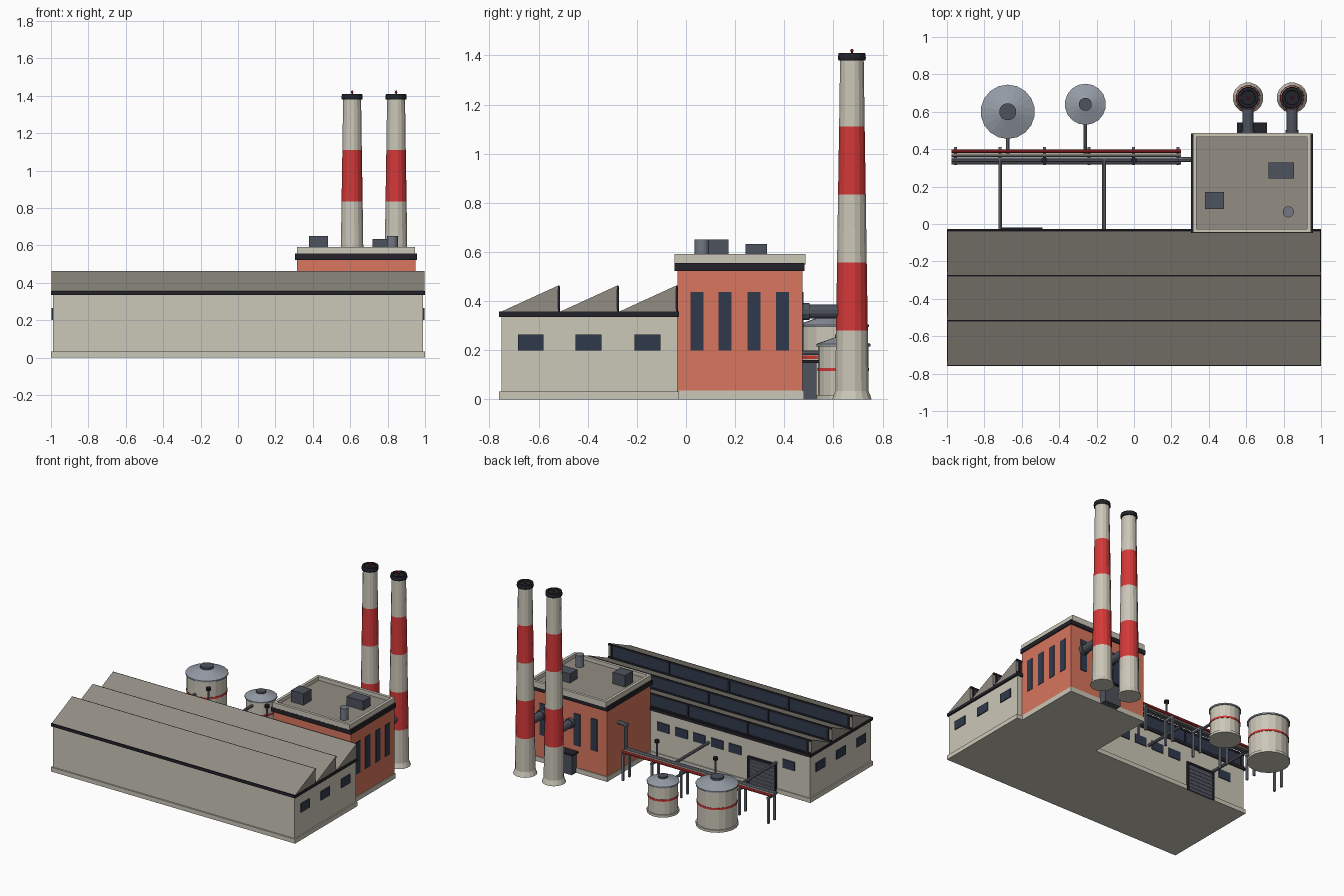
import bpy, math
from mathutils import Vector

cube = bpy.data.objects.get("Cube")
if cube:
    bpy.data.objects.remove(cube, do_unlink=True)


def material(name, *rgb):
    m = bpy.data.materials.new(name)
    m.use_nodes = True
    m.diffuse_color = (*rgb, 1)
    m.node_tree.nodes["Principled BSDF"].inputs["Base Color"].default_value = (*rgb, 1)
    return m


CREAM = material("cream render", .60, .57, .48)
ROOF = material("taupe roofing", .29, .27, .23)
BRICK = material("orange brick", .69, .18, .11)
RED = material("warning red", .66, .04, .04)
GLASS = material("navy glass", .03, .042, .075)
TRIM = material("black trim", .016, .016, .023)
STEEL = material("pipe steel", .17, .185, .22)
DARK = material("dark steel", .075, .085, .11)
PALE = material("pale metal", .30, .33, .38)


def mesh(name, verts, faces, mats, indices=None):
    me = bpy.data.meshes.new(name)
    me.from_pydata(verts, [], faces)
    for m in mats:
        me.materials.append(m)
    if indices:
        for p, i in zip(me.polygons, indices):
            p.material_index = i
    ob = bpy.data.objects.new(name, me)
    bpy.context.collection.objects.link(ob)
    return ob


def box(name, x, y, z, mat):
    """Box from (min, max) pairs."""
    v = [(a, b, c) for a in x for b in y for c in z]
    f = [(0, 1, 3, 2), (4, 6, 7, 5), (0, 4, 5, 1), (2, 3, 7, 6), (0, 2, 6, 4), (1, 5, 7, 3)]
    return mesh(name, v, f, [mat])


def around(c, size):
    return (c - size / 2, c + size / 2)


def lathe(name, x, y, rings, sides=16):
    """Rings are (radius, height, material of the band above)."""
    mats, verts, faces, idx = [], [], [], []
    for r, z, m in rings:
        if m not in mats:
            mats.append(m)
        for k in range(sides):
            a = 2 * math.pi * (k + .5) / sides
            verts.append((x + r * math.cos(a), y + r * math.sin(a), z))
    for i in range(len(rings) - 1):
        for k in range(sides):
            a, b = i * sides + k, i * sides + (k + 1) % sides
            faces.append((a, b, b + sides, a + sides))
            idx.append(mats.index(rings[i][2]))
    last = (len(rings) - 1) * sides
    faces += [tuple(reversed(range(sides))), tuple(range(last, last + sides))]
    idx += [mats.index(rings[0][2]), mats.index(rings[-1][2])]
    return mesh(name, verts, faces, mats, idx)


def pipe(name, a, b, r, mat, sides=10):
    a, b = Vector(a), Vector(b)
    ob = lathe(name, 0, 0, [(r, 0, mat), (r, (b - a).length, mat)], sides)
    ob.rotation_euler = (b - a).to_track_quat('Z', 'Y').to_euler()
    ob.location = a
    return ob


# Main hall
box("hall_walls", (-.99, .99), (-.75, -.035), (.01, .34), CREAM)
box("hall_plinth", (-1, 1), (-.76, -.028), (0, .032), CREAM)
box("hall_eaves_band", (-1, 1), (-.76, -.028), (.335, .357), TRIM)
for i in range(3):
    y0 = -.757 + .24 * i
    y1 = y0 + .236
    v = [(x, y, z) for x in (-.998, .998) for y, z in ((y0, .355), (y1, .355), (y1, .463))]
    mesh("sawtooth_roof", v, [(0, 2, 1), (3, 4, 5), (0, 3, 5, 2), (0, 1, 4, 3), (1, 2, 5, 4)], [ROOF])
    box("roof_glazing", (-.97, .97), (y1, y1 + .004), (.365, .45), GLASS)
    box("glazing_head", (-.998, .998), (y1, y1 + .007), (.449, .463), TRIM)
    box("glazing_sill", (-.998, .998), (y1, y1 + .007), (.355, .368), TRIM)
    for x in (-.97, -.48, .01, .5, .97):
        box("glazing_mullion", around(x, .014), (y1, y1 + .009), (.357, .46), TRIM)

# Hall windows and roller door
for y in (-.632, -.397, -.157):
    for s in (-1, 1):
        box("hall_side_window", around(s * .992, .009), around(y, .105), (.2, .265), GLASS)
for x in (-.82, -.38, -.233, -.086, .06, .21):
    box("hall_back_window", around(x, .1), (-.036, -.029), (.2, .265), GLASS)
box("roller_door", (-.715, -.495), (-.036, -.024), (0, .205), DARK)
for x in (-.715, -.495):
    box("door_frame", around(x, .014), (-.036, -.019), (0, .212), TRIM)
box("door_head", (-.722, -.488), (-.036, -.019), (.198, .214), TRIM)
for i in range(6):
    box("door_slat", (-.708, -.502), (-.025, -.021), around(.03 + .028 * i, .006), STEEL)

# Boiler house
box("boiler_walls", (.315, .95), (-.035, .475), (.005, .525), BRICK)
box("boiler_plinth", (.31, .955), (-.03, .48), (0, .036), CREAM)
box("boiler_roof", (.32, .94), (-.03, .47), (.52, .565), ROOF)
for y in (-.041, .471):
    box("parapet", (.315, .945), around(y + .005, .02), (.55, .592), CREAM)
for x in (.325, .935):
    box("parapet", around(x, .02), (-.04, .475), (.55, .592), CREAM)
box("cornice", (.305, .957), (-.047, .483), (.522, .555), TRIM)
for y in (.045, .159, .277, .392):
    box("boiler_side_window", (.946, .954), around(y, .053), (.2, .437), GLASS)
for x in (.42, .56, .70, .84):
    box("boiler_back_window", around(x, .053), (.471, .479), (.2, .437), GLASS)
box("back_porch", (.565, .695), (.475, .53), (0, .15), DARK)
box("porch_canopy", (.55, .71), (.475, .542), (.148, .16), TRIM)

# Rooftop equipment
box("roof_unit", (.38, .48), (.08, .172), (.56, .65), DARK)
box("roof_unit", (.72, .855), (.243, .33), (.56, .633), DARK)
lathe("roof_vent", .825, .065, [(.03, .56, STEEL), (.03, .65, STEEL)])

# Chimneys with red bands, caps, lamps and flues
for x in (.61, .845):
    y = .675
    lathe("chimney", x, y, [
        (.082, 0, CREAM), (.069, .035, CREAM), (.066, .28, RED), (.0615, .557, CREAM),
        (.0575, .834, RED), (.053, 1.11, CREAM), (.049, 1.385, CREAM)])
    lathe("chimney_cap", x, y, [
        (.056, 1.38, TRIM), (.058, 1.39, TRIM), (.055, 1.41, TRIM), (.04, 1.41, TRIM), (.038, 1.402, TRIM)])
    pipe("lamp_post", (x, y, 1.4), (x, y, 1.413), .004, TRIM)
    lathe("warning_lamp", x, y, [(.004, 1.412, RED), (.008, 1.419, RED), (.004, 1.427, RED)], 8)
    pipe("flue", (x, .47, .358), (x, .64, .358), .03, DARK, 12)
    pipe("flue_flange", (x, .476, .358), (x, .502, .358), .036, DARK, 12)

# Storage tanks
for x, y, r, h, band in ((-.675, .6, .145, .3, .165), (-.26, .64, .11, .222, .115)):
    b = r - .008
    lathe("storage_tank", x, y, [(r, 0, CREAM), (r, .018, CREAM), (b, .018, CREAM), (b, h, CREAM)], 18)
    lathe("tank_stripe", x, y, [(b + .003, band, RED), (b + .003, band + .014, RED)], 18)
    lathe("tank_roof", x, y, [(r, h - .006, PALE), (r, h + .004, PALE), (r * .3, h + r * .28, PALE)], 18)
    lathe("tank_hatch", x, y, [(r * .32, h + r * .22, DARK), (r * .32, h + r * .38, DARK)], 12)
    pipe("tank_feed", (x, .37, .19), (x, y - b + .01, .19), .01, STEEL)

# Pipe rack
for i in range(6):
    x = -.955 + .238 * i
    for y in (.327, .4):
        box("rack_leg", around(x, .014), around(y, .014), (0, .19), STEEL)
    box("rack_beam", around(x, .016), (.315, .412), (.182, .197), STEEL)
for y, r, mat in ((.39, .010, RED), (.368, .009, CREAM), (.344, .013, STEEL), (.325, .007, STEEL)):
    pipe("rack_pipe", (-.975, y, .197 + r), (.25, y, .197 + r), r, mat)
for x in (-.48, 0):
    pipe("valve_stem", (x, .34, .2), (x, .34, .335), .008, STEEL)
    lathe("valve_cap", x, .34, [(.017, .322, TRIM), (.017, .342, TRIM)], 10)
for x in (-.715, -.16):
    pipe("branch_pipe", (x, -.035, .22), (x, .345, .22), .011, STEEL)

# Riser into the boiler house
pipe("riser", (.25, .344, .197), (.25, .344, .4), .014, STEEL)
pipe("riser_inlet", (.237, .344, .39), (.32, .344, .39), .014, STEEL)
